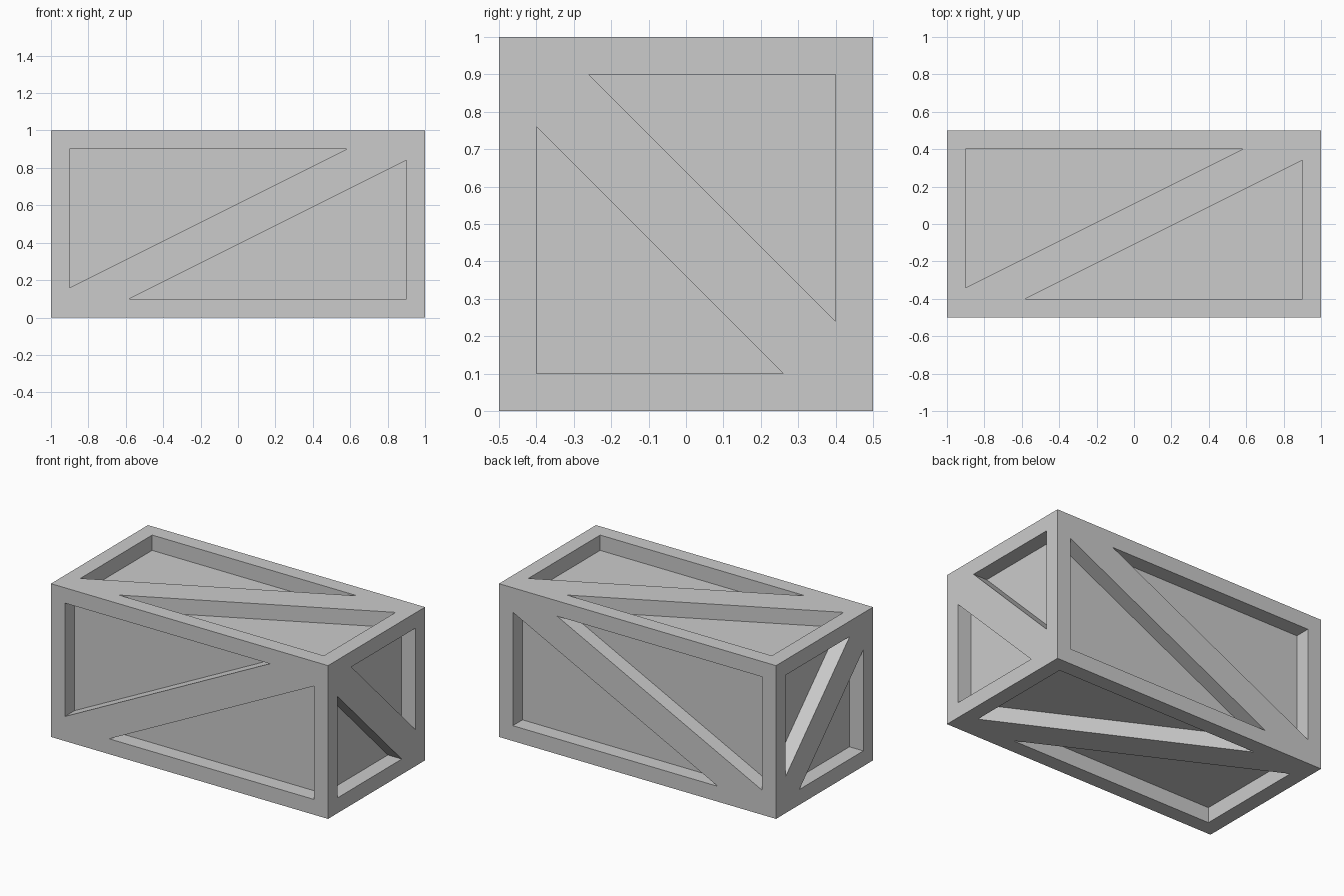
import bpy, bmesh
from mathutils import Vector

if "Cube" in bpy.data.objects:
    bpy.data.objects.remove(bpy.data.objects["Cube"])

DEPTH = 0.1   # recess depth
RIM = 0.1     # rim width
X, Y, Z = Vector((1, 0, 0)), Vector((0, 1, 0)), Vector((0, 0, 1))
CENTRE = Vector((0, 0, 0.5))
HALF = Vector((1, 0.5, 0.5))


def reach(axis):
    return abs(axis.dot(HALF))


def add_side(bm, u, v, n, a_u, b_v):
    """Braced side: rim, diagonal brace and two recessed triangular panels."""
    hu, hv = reach(u), reach(v)
    mirrored = u.cross(v).dot(n) < 0

    def vert(p, depth=0.0):
        return bm.verts.new(CENTRE + u * p[0] + v * p[1] + n * (reach(n) - depth))

    def face(*vs):
        bm.faces.new(vs[::-1] if mirrored else vs)

    ll, lr, ur, ul = [vert(p) for p in ((-hu, -hv), (hu, -hv), (hu, hv), (-hu, hv))]
    # counter-clockwise triangle in the upper-left corner: corner, low tip, far tip
    tri = [(-hu + RIM, hv - RIM), (-hu + RIM, b_v), (a_u, hv - RIM)]
    tops = []
    for s in (1, -1):
        pts = [(s * p[0], s * p[1]) for p in tri]
        top = [vert(p) for p in pts]
        low = [vert(p, DEPTH) for p in pts]
        for i in range(3):
            j = (i + 1) % 3
            face(top[i], top[j], low[j], low[i])
        face(*low)
        tops.append(top)
    (c, b, a), (c2, b2, a2) = tops
    # rim strips and the diagonal brace
    face(ul, ll, b, c)
    face(ur, ul, c, a)
    face(lr, ur, b2, c2)
    face(ll, lr, c2, a2)
    face(ll, a2, b2, ur, a, b)


bm = bmesh.new()
# long sides: front, back, top, and bottom with its brace the other way
for u, v, n in ((X, Z, -Y), (X, Z, Y), (X, Y, Z), (-X, Y, -Z)):
    add_side(bm, u, v, n, 0.58, -0.34)
# square ends
for n in (X, -X):
    add_side(bm, -Y, Z, n, 0.26, -0.26)

# join the sides at the eight outer corners
corners = [w for w in bm.verts
           if all(abs(abs(d) - h) < 1e-4 for d, h in zip(w.co - CENTRE, HALF))]
bmesh.ops.remove_doubles(bm, verts=corners, dist=1e-4)

mesh = bpy.data.meshes.new("braced_crate")
bm.to_mesh(mesh)
bm.free()
bpy.context.collection.objects.link(bpy.data.objects.new("braced_crate", mesh))
